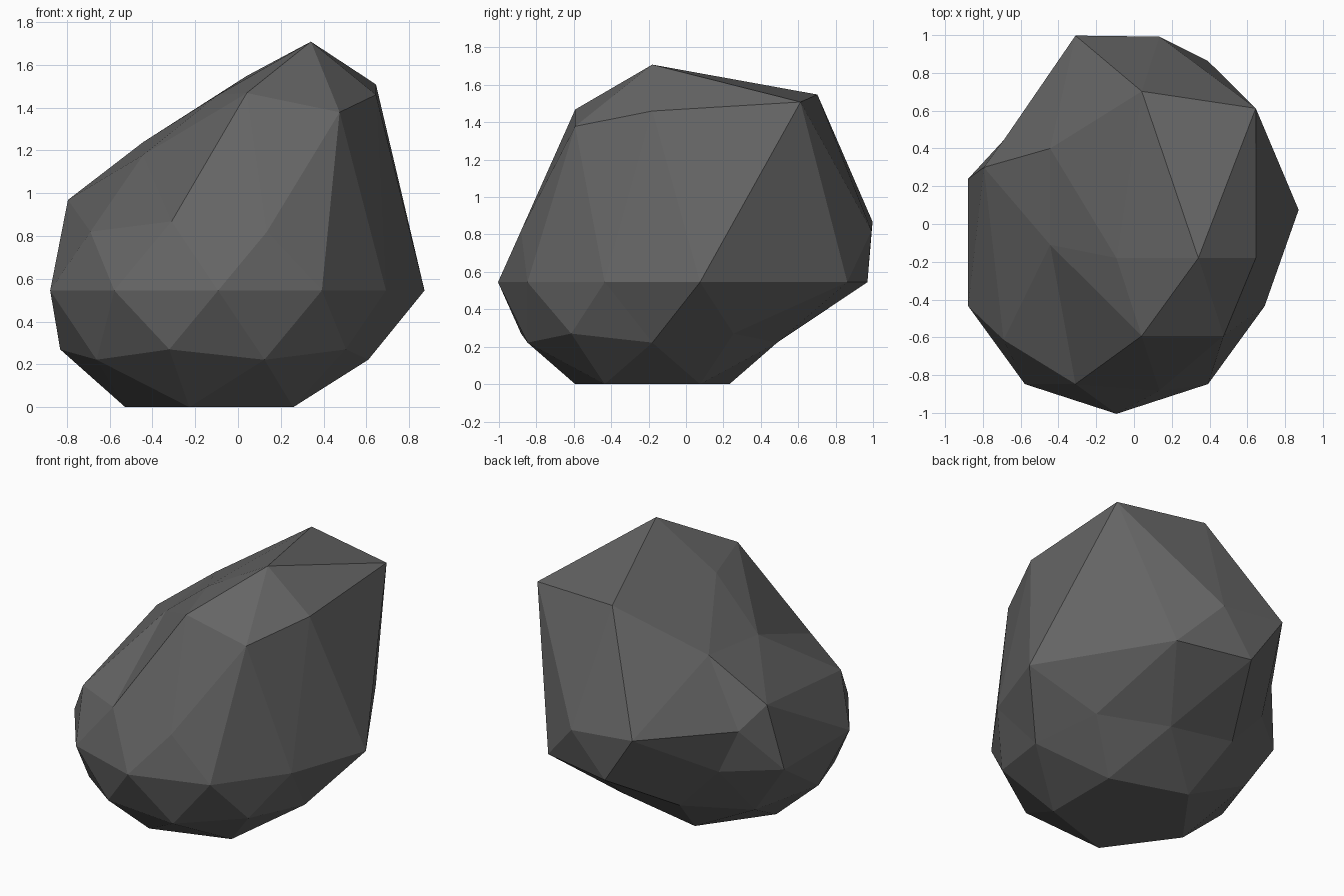
import bpy
import bmesh
from math import cos, sin, sqrt, radians
from mathutils import Vector

cube = bpy.data.objects.get("Cube")
if cube:
    bpy.data.objects.remove(cube, do_unlink=True)

# Stone colour
stone = bpy.data.materials.new("dark_grey_stone")
stone.use_nodes = True
colour = (0.13, 0.13, 0.13, 1)
stone.diffuse_color = colour
shader = next(n for n in stone.node_tree.nodes if n.type == "BSDF_PRINCIPLED")
shader.inputs["Base Color"].default_value = colour
shader.inputs["Roughness"].default_value = 0.9

# Heights of the vertex rings on the unit sphere
POLE, SHOULDER, UPPER, SIDE, EQUATOR = 1, 0.851, 0.526, 0.447, 0

# Bulges: ring, direction in degrees, and how far that corner is pulled
PULLS = [
    (POLE, 0, (0, 0, 0.3)),
    (SHOULDER, 0, (0, 0, 0.64)),
    (SHOULDER, 72, (0, 0.47, 0.48)),
    (SHOULDER, 144, (0, 0.325, 0.17)),
    (SHOULDER, -144, (0, 0.325, 0.11)),
    (SHOULDER, -72, (0, 0, 0.4)),
    (UPPER, 36, (0.17, 0.38, 0.64)),
    (UPPER, 108, (0, 0.51, 0)),
    (UPPER, 180, (0, 0.48, 0.1)),
    (UPPER, -36, (0, 0, 0.51)),
    (SIDE, 0, (0, 0, 0.64)),
    (SIDE, 72, (0, 0.47, 0)),
    (SIDE, 144, (0, 0.19, 0)),
    (EQUATOR, 18, (0.18, 0, 0)),
    (EQUATOR, 54, (0, 0.375, 0)),
    (EQUATOR, 90, (0, 0.325, 0)),
    (EQUATOR, 162, (0, 0.165, 0)),
]


def nearest_corner(verts, height, degrees):
    radius, angle = sqrt(1 - height * height), radians(degrees)
    target = Vector((radius * cos(angle), radius * sin(angle), height))
    return min(verts, key=lambda v: (v.co - target).length)


bm = bmesh.new()
bmesh.ops.create_icosphere(bm, subdivisions=2, radius=1)
pulled = [(nearest_corner(bm.verts, height, degrees), Vector(offset))
          for height, degrees, offset in PULLS]

# Squash the ball, flatten its underside, then pull the bulges out
for v in bm.verts:
    base = v.co.z < -0.8
    v.co = Vector((v.co.x * 0.825 - 0.093, v.co.y * 0.825 - 0.18,
                   0 if base else v.co.z * 0.615 + 0.545))
for v, offset in pulled:
    v.co += offset

mesh = bpy.data.meshes.new("boulder")
bm.normal_update()
bm.to_mesh(mesh)
bm.free()
mesh.materials.append(stone)
boulder = bpy.data.objects.new("boulder", mesh)
bpy.context.collection.objects.link(boulder)
